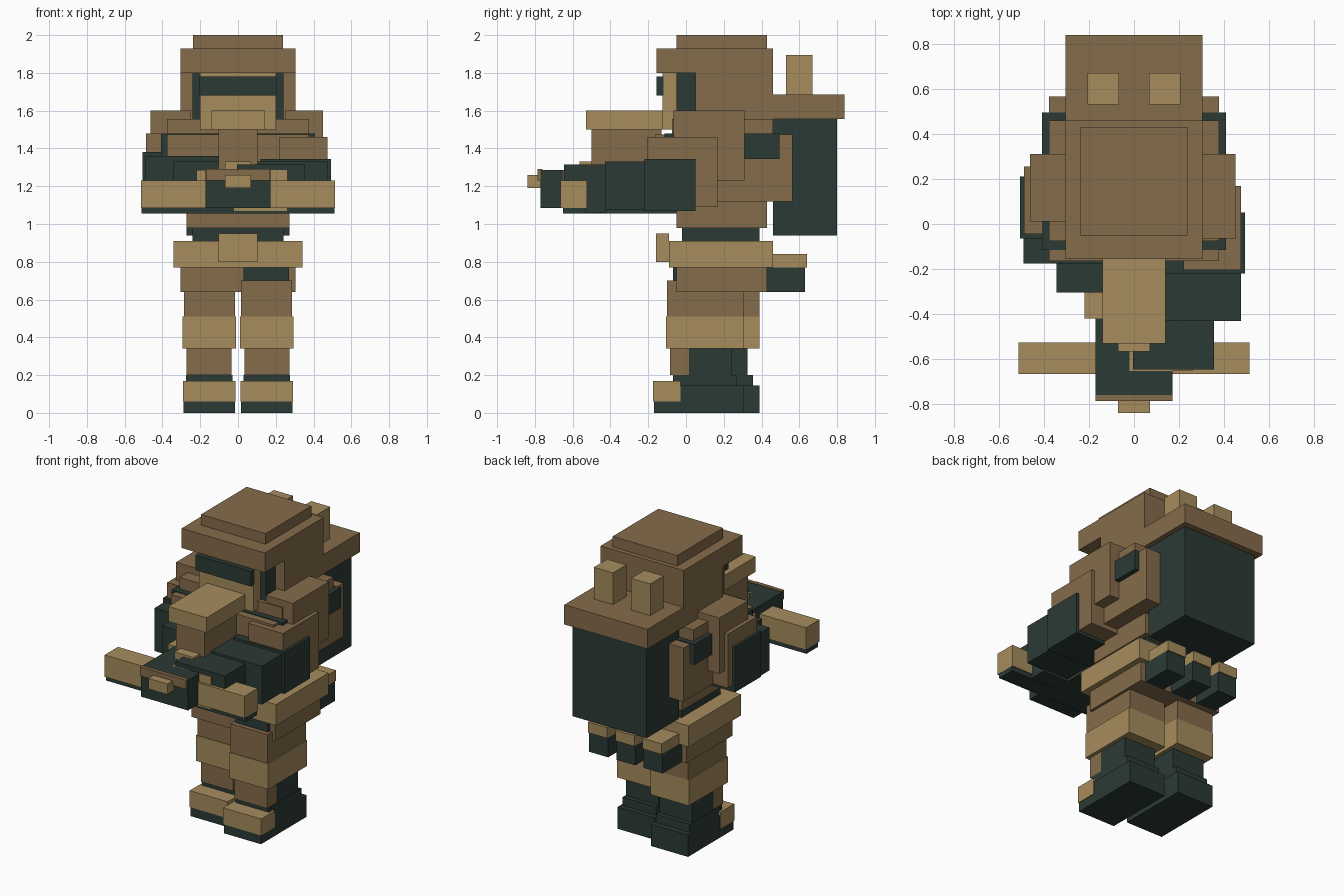
import bpy

cube = bpy.data.objects.get("Cube")
if cube:
    bpy.data.objects.remove(cube, do_unlink=True)


def material(name, red, green, blue):
    m = bpy.data.materials.new(name)
    m.use_nodes = True
    m.diffuse_color = (red, green, blue, 1)
    m.node_tree.nodes["Principled BSDF"].inputs["Base Color"].default_value = m.diffuse_color
    return m


BROWN = material("brown", red=0.235, green=0.15, blue=0.07)
TAN = material("tan", red=0.38, green=0.265, blue=0.11)
DARK = material("dark green", red=0.024, green=0.042, blue=0.036)


def box(name, mat, right, left, front, back, bottom, top):
    """Flat-sided block between six limits; left is +x and front is -y."""
    bpy.ops.mesh.primitive_cube_add(size=1)
    ob = bpy.context.object
    ob.name = name
    ob.location = ((left + right) / 2, (front + back) / 2, (bottom + top) / 2)
    ob.scale = (left - right, back - front, top - bottom)
    bpy.ops.object.transform_apply(location=False, rotation=False, scale=True)
    ob.data.materials.append(mat)


def centred(name, mat, half, **limits):
    """Block that reaches equally far to both sides."""
    box(name, mat, right=-half, left=half, **limits)


# Heights and depths where several parts meet
SOLE_TOP, ANKLE, SHIN_TOP, KNEE_TOP = 0.145, 0.2, 0.34, 0.51
HIP_BASE, BELT_BASE, BELT_TOP, TORSO_BASE = 0.64, 0.77, 0.91, 0.98
VEST_BASE, CHEST_TOP, LID_BASE, LID_TOP = 1.12, 1.48, 1.555, 1.685
BRIM_BASE, BRIM_TOP, SCOPE_BASE = 1.8, 1.93, 1.5
BODY_FRONT, BODY_BACK, PACK_FRONT = -0.05, 0.43, 0.46
HEAD_HALF, PACK_HALF, VEST_HALF = 0.305, 0.272, 0.377

# Head and helmet
centred("helmet_crown", BROWN, half=0.237, front=BODY_FRONT, back=BODY_BACK, bottom=BRIM_TOP, top=2)
centred("helmet_brim", BROWN, half=HEAD_HALF, front=-0.155, back=PACK_FRONT, bottom=BRIM_BASE, top=BRIM_TOP)
centred("helmet_back", BROWN, half=HEAD_HALF, front=0.05, back=PACK_FRONT, bottom=SCOPE_BASE, top=BRIM_BASE)
centred("head", DARK, half=0.24, front=BODY_FRONT, back=0.06, bottom=SCOPE_BASE, top=BRIM_BASE)
centred("face", TAN, half=0.2, front=-0.125, back=BODY_FRONT, bottom=SCOPE_BASE, top=BRIM_BASE)
centred("goggles", DARK, half=0.204, front=-0.155, back=-0.12, bottom=1.68, top=1.78)

# Torso, vest and belt
centred("torso", BROWN, half=PACK_HALF, front=BODY_FRONT, back=BODY_BACK, bottom=TORSO_BASE, top=SCOPE_BASE)
centred("vest_upper", BROWN, half=VEST_HALF, front=-0.075, back=PACK_FRONT, bottom=VEST_BASE, top=LID_BASE)
centred("vest_lower", BROWN, half=VEST_HALF, front=-0.165, back=0.565, bottom=VEST_BASE, top=1.475)
centred("chest_strap", DARK, half=0.408, front=-0.115, back=0.495, bottom=1.345, top=CHEST_TOP)
centred("waist", DARK, half=0.24, front=-0.02, back=0.39, bottom=BELT_TOP, top=TORSO_BASE)
centred("belt", TAN, half=0.342, front=-0.09, back=PACK_FRONT, bottom=BELT_BASE, top=BELT_TOP)
centred("buckle", TAN, half=0.104, front=-0.16, back=-0.09, bottom=0.8, top=0.95)
centred("hips", BROWN, half=HEAD_HALF, front=BODY_FRONT, back=BODY_BACK, bottom=HIP_BASE, top=BELT_BASE)
box("hip_pouch", DARK, right=0.03, left=0.27, front=-0.07, back=0, bottom=HIP_BASE, top=BELT_BASE)

# Backpack with two posts on its lid
centred("backpack", DARK, half=PACK_HALF, front=PACK_FRONT, back=0.8, bottom=0.94, top=LID_BASE)
centred("backpack_lid", BROWN, half=HEAD_HALF, front=PACK_FRONT, back=0.84, bottom=LID_BASE, top=LID_TOP)
for middle in (-0.137, 0.137):
    box("backpack_post", TAN, right=middle - 0.07, left=middle + 0.07,
        front=0.53, back=0.67, bottom=LID_TOP, top=1.895)

# Three pouches behind the belt
for middle in (-0.2, 0, 0.2):
    sides = dict(right=middle - 0.07, left=middle + 0.07)
    box("belt_pouch", DARK, **sides, front=BODY_BACK, back=0.63, bottom=HIP_BASE, top=BELT_BASE)
    box("belt_pouch_flap", TAN, **sides, front=BODY_BACK, back=0.64, bottom=BELT_BASE, top=0.84)


def leg(label, side, shift, thigh_top):
    """One leg, shifted backwards by the given step."""
    def piece(part, mat, inner, outer, front, back, bottom, top):
        right, left = sorted((side * inner, side * outer))
        box(label + "_" + part, mat, right=right, left=left,
            front=front + shift, back=back + shift, bottom=bottom, top=top)

    heel = 0.305
    piece("boot", DARK, inner=0.016, outer=0.288, front=-0.17, back=heel, bottom=0, top=SOLE_TOP)
    piece("toe_cap", TAN, inner=0.013, outer=0.292, front=-0.174, back=-0.03, bottom=0.06, top=0.17)
    piece("boot_ankle", DARK, inner=0.03, outer=0.276, front=-0.07, back=0.27, bottom=SOLE_TOP, top=ANKLE)
    piece("boot_shaft", DARK, inner=0.035, outer=0.272, front=0.015, back=0.24, bottom=ANKLE, top=SHIN_TOP)
    piece("shin", BROWN, inner=0.035, outer=0.272, front=-0.085, back=0.015, bottom=ANKLE, top=SHIN_TOP)
    piece("knee_pad", TAN, inner=0.011, outer=0.294, front=-0.105, back=heel, bottom=SHIN_TOP, top=KNEE_TOP)
    piece("thigh", BROWN, inner=0.015, outer=0.287, front=-0.1, back=heel, bottom=KNEE_TOP, top=thigh_top)


leg("left", side=1, shift=0, thigh_top=0.7)
leg("right", side=-1, shift=0.085, thigh_top=HIP_BASE)

# Left arm, reaching forward
box("left_shoulder", BROWN, right=0.25, left=0.45, front=-0.065, back=0.31, bottom=1.23, top=1.6)
box("left_upper_arm", BROWN, right=0.22, left=0.475, front=-0.205, back=0.168, bottom=1.09, top=1.46)
box("left_elbow", DARK, right=0.12, left=0.493, front=-0.22, back=0.05, bottom=1.07, top=1.345)
box("left_forearm", DARK, right=0.08, left=0.476, front=-0.43, back=-0.2, bottom=1.075, top=1.33)
box("left_cuff", DARK, right=-0.005, left=0.356, front=-0.645, back=-0.42, bottom=1.06, top=1.315)
box("left_hand", TAN, right=-0.02, left=0.26, front=-0.652, back=-0.5, bottom=1.07, top=1.285)

# Right arm, held closer to the chest
box("right_shoulder", BROWN, right=-0.462, left=-0.25, front=0.01, back=0.31, bottom=1.23, top=1.6)
box("right_upper_arm", BROWN, right=-0.488, left=-0.25, front=-0.045, back=0.255, bottom=VEST_BASE, top=CHEST_TOP)
box("right_elbow", DARK, right=-0.506, left=-0.25, front=-0.065, back=0.21, bottom=1.08, top=1.38)
box("right_forearm", DARK, right=-0.49, left=-0.1, front=-0.175, back=0.06, bottom=1.075, top=1.36)
box("right_cuff", DARK, right=-0.345, left=-0.08, front=-0.305, back=-0.15, bottom=1.07, top=1.33)
box("right_hand", TAN, right=-0.22, left=-0.07, front=-0.42, back=-0.3, bottom=1.1, top=1.285)

# Held device with crossbar
BAR_BASE, BAR_TOP, DEVICE_BASE, DEVICE_TOP = 1.085, 1.23, 1.055, 1.285
centred("device_body", DARK, half=0.172, front=-0.77, back=-0.2, bottom=BAR_BASE, top=DEVICE_TOP)
centred("device_front_band", BROWN, half=0.17, front=-0.785, back=-0.76, bottom=BAR_TOP, top=1.29)
centred("device_muzzle", TAN, half=0.07, front=-0.84, back=-0.77, bottom=1.19, top=1.26)
centred("device_sight", TAN, half=0.07, front=-0.565, back=-0.45, bottom=1.26, top=1.33)
centred("device_base", DARK, half=0.17, front=-0.65, back=BODY_FRONT, bottom=DEVICE_BASE, top=BAR_BASE)
centred("crossbar", TAN, half=0.513, front=-0.665, back=-0.525, bottom=BAR_BASE, top=BAR_TOP)
centred("crossbar_underside", DARK, half=0.512, front=-0.65, back=-0.53, bottom=DEVICE_BASE, top=BAR_BASE)
centred("device_riser", BROWN, half=0.104, front=-0.5, back=-0.13, bottom=DEVICE_TOP, top=SCOPE_BASE)
centred("device_scope", TAN, half=0.14, front=-0.53, back=-0.12, bottom=SCOPE_BASE, top=1.6)
